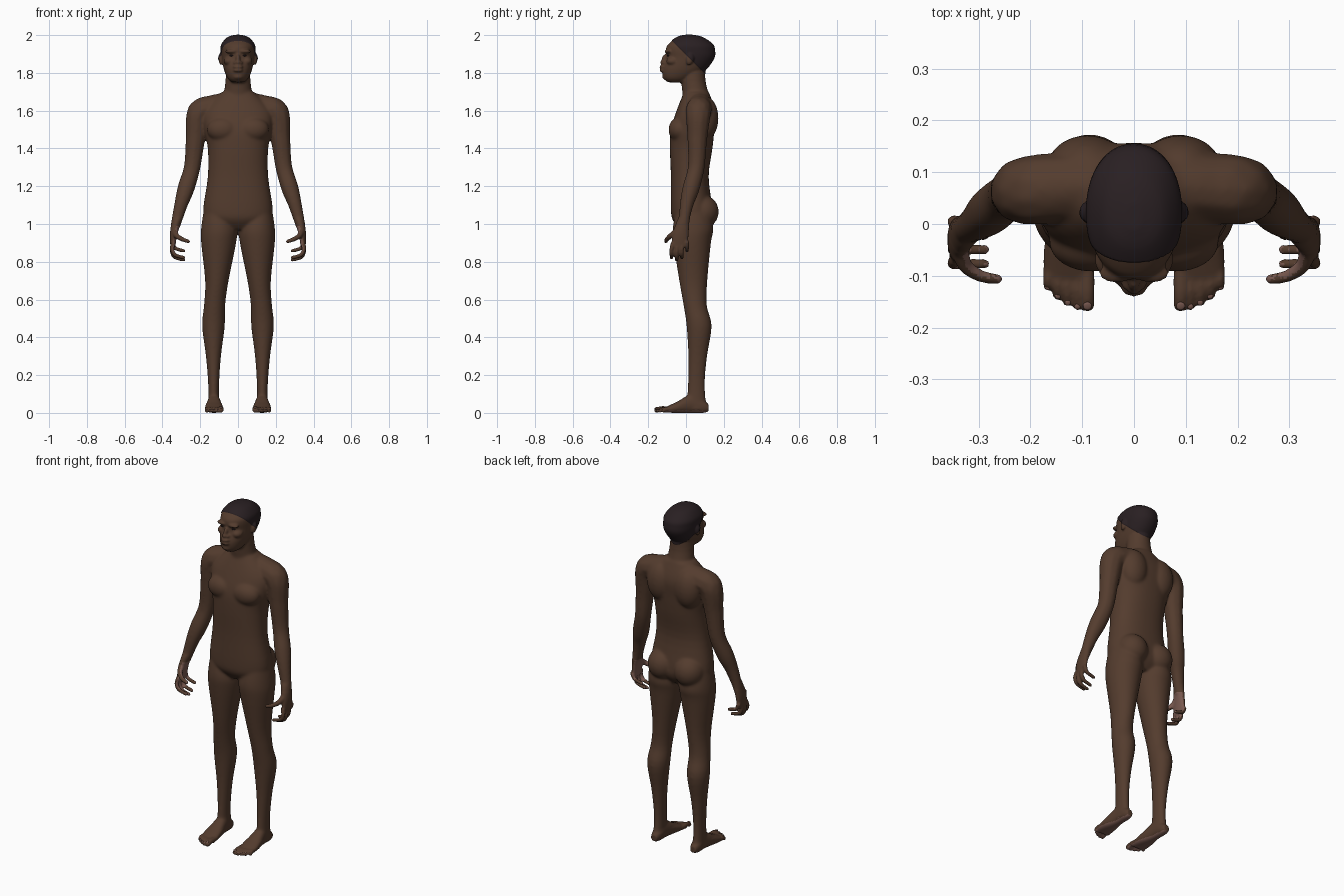
import bpy, bmesh, math
from mathutils import Matrix, Vector

if "Cube" in bpy.data.objects:
    bpy.data.objects.remove(bpy.data.objects["Cube"])


def material(name, red, green, blue):
    mat = bpy.data.materials.new(name)
    mat.use_nodes = True
    colour = (red, green, blue, 1)
    mat.diffuse_color = colour
    mat.node_tree.nodes["Principled BSDF"].inputs["Base Color"].default_value = colour
    return mat


skin = material("brown skin", .088, .045, .027)
hair = material("dark hair", .022, .014, .016)
palm = material("pale palm", .19, .1, .08)


def spline(points, steps):
    """Catmull-Rom interpolation of tuples of any length."""
    points = [Vector(point) for point in points]
    padded = [points[0], *points, points[-1]]
    result = []
    for before, start, end, after in zip(padded, padded[1:], padded[2:], padded[3:]):
        leave, arrive = (end - before) / 2, (after - start) / 2
        for step in range(steps):
            t = step / steps
            ease = t * t * (3 - 2 * t)
            result.append(start.lerp(end, ease) + leave * t * (1 - t) ** 2
                          - arrive * t * t * (1 - t))
    return result + [points[-1]]


def loft(bm, rings, side=1, power=2, along_y=False, segments=40):
    """Rings are (height, x min, x max, y min, y max); along_y swaps y and z."""
    loops = []
    for height, left, right, front, back in spline(rings, 4):
        loop = []
        for i in range(segments):
            angle = math.tau * i / segments
            cosine, sine = math.cos(angle), math.sin(angle)
            u = math.copysign(abs(cosine) ** (2 / power), cosine)
            v = math.copysign(abs(sine) ** (2 / power), sine)
            x = side * (left + right + (right - left) * u) / 2
            y = (front + back + (back - front) * v) / 2
            loop.append(bm.verts.new((x, height, y) if along_y else (x, y, height)))
        loops.append(loop)
    for lower, upper in zip(loops, loops[1:]):
        for i in range(segments):
            bm.faces.new((lower[i - 1], lower[i], upper[i], upper[i - 1]))
    bm.faces.new(loops[0])
    bm.faces.new(loops[-1])


def centred(rings):
    """Turn (height, half width, front, back) into full rings."""
    return [(height, -width, width, front, back) for height, width, front, back in rings]


def ball(bm, centre, size, side=1, tilt=0, detail=3):
    x, y, z = centre
    place = Matrix.Translation((side * x, y, z))
    turn = Matrix.Rotation(tilt, 4, 'X')
    scale = Matrix.Diagonal((*size, 1))
    bmesh.ops.create_icosphere(bm, subdivisions=detail, radius=1, matrix=place @ turn @ scale)


def chain(bm, points, side, steps=7):
    """Limb of closely spaced balls given as (x, y, z, radius)."""
    for x, y, z, radius in spline(points, steps):
        ball(bm, (x, y, z), (radius, radius, radius), side, detail=2)


def finish(bm, name, materials):
    bmesh.ops.recalc_face_normals(bm, faces=bm.faces)
    for face in bm.faces:
        face.smooth = True
    mesh = bpy.data.meshes.new(name)
    bm.to_mesh(mesh)
    bm.free()
    for mat in materials:
        mesh.materials.append(mat)
    part = bpy.data.objects.new(name, mesh)
    bpy.context.collection.objects.link(part)
    return part


def torso_and_neck(bm):
    loft(bm, centred([
        (.97, .09, -.03, .1), (1.02, .165, -.07, .135), (1.08, .184, -.08, .14),
        (1.25, .16, -.08, .12), (1.4, .16, -.085, .14), (1.5, .18, -.08, .15),
        (1.6, .18, -.05, .155), (1.7, .085, -.01, .12)]), power=2.3)
    loft(bm, centred([(1.62, .085, -.01, .14), (1.75, .067, -.025, .105),
                      (1.85, .06, -.03, .1)]))


def head(bm):
    loft(bm, centred([
        (1.75, .034, -.1, 0), (1.775, .057, -.12, .04), (1.82, .075, -.125, .105),
        (1.88, .086, -.105, .147), (1.92, .089, -.107, .15), (1.95, .085, -.096, .14),
        (1.985, .055, -.05, .09), (1.998, .014, -.01, .04)]), power=2.15)
    # Nose bridge, nose tip, lips and chin
    ball(bm, (0, -.112, 1.872), (.012, .018, .028), tilt=-.25)
    ball(bm, (0, -.122, 1.855), (.014, .015, .011))
    for height in (1.813, 1.832):
        ball(bm, (0, -.118, height), (.028, .023, .0095))
    ball(bm, (0, -.108, 1.78), (.028, .018, .015))
    # Brows, cheeks, nostrils and ears
    for side in (1, -1):
        ball(bm, (.034, -.094, 1.914), (.034, .02, .011), side)
        ball(bm, (.046, -.068, 1.862), (.03, .036, .024), side)
        ball(bm, (.013, -.115, 1.853), (.012, .013, .01), side)
        ball(bm, (.09, .02, 1.872), (.012, .019, .031), side, tilt=-.2)


def muscles(bm, side):
    # Chest, shoulder blade and buttock
    ball(bm, (.08, -.035, 1.5), (.085, .058, .066), side)
    ball(bm, (.09, .105, 1.56), (.08, .067, .115), side)
    ball(bm, (.086, .086, 1.065), (.086, .088, .09), side)


def arm(bm, side):
    chain(bm, [(.06, .075, 1.64, .058), (.14, .07, 1.615, .068), (.205, .065, 1.585, .068),
               (.225, .06, 1.45, .054), (.243, .054, 1.3, .046), (.275, .027, 1.19, .047),
               (.3, .005, 1.11, .038), (.329, -.014, 1, .028)], side, 10)


def hand(bm, side):
    loft(bm, [(.88, .332, .358, -.076, .012), (.95, .32, .36, -.07, .014),
              (1.03, .294, .35, -.045, .022)], side)
    # Four fingers curling inward
    for i in range(4):
        y = .025 * i - .07
        tip = .81 + .012 * (i - 1) ** 2
        chain(bm, [(.345, y, .895, .0125), (.349, y * 1.1, tip + .042, .0115),
                   (.333, y * 1.1, tip + .014, .011), (.288, y * 1.1, tip, .01)], side)
    # Thumb
    chain(bm, [(.336, -.04, .97, .018), (.327, -.078, .94, .015),
               (.297, -.1, .92, .0125), (.264, -.106, .908, .0105)], side)


def leg(bm, side):
    loft(bm, [(1.08, .04, .18, -.05, .12), (.98, .006, .195, -.07, .145),
              (.9, .01, .195, -.066, .132), (.7, .05, .174, -.036, .113),
              (.57, .068, .18, -.013, .11), (.46, .07, .19, .003, .136),
              (.3, .09, .17, .012, .112), (.15, .1, .158, .01, .1),
              (.02, .1, .158, 0, .11)], side)


# Toes from big to small as (x, tip y, radius)
toes = [(.09 + .019 * i, .0025 * i * i - .17, .01 if i else .0145) for i in range(5)]


def foot(bm, side):
    loft(bm, [(.12, .11, .146, .008, .045), (.09, .1, .156, 0, .07),
              (.03, .094, .16, 0, .1), (-.05, .08, .174, 0, .058),
              (-.12, .075, .174, .002, .026)], side, 2.3, along_y=True)
    for x, tip, radius in toes:
        chain(bm, [(x, -.085, .021, radius), (x, tip / 2 - .045, .022, radius),
                   (x, tip + radius, radius, radius)], side)


bm = bmesh.new()
torso_and_neck(bm)
head(bm)
for side in (1, -1):
    for build in (muscles, arm, hand, leg, foot):
        build(bm, side)
source = finish(bm, "body_source", [])

# Fuse the parts into one continuous skin
fuse = source.modifiers.new("fuse", 'REMESH')
fuse.mode = 'VOXEL'
fuse.voxel_size = .0052
graph = bpy.context.evaluated_depsgraph_get()
fused = bpy.data.meshes.new_from_object(source.evaluated_get(graph))
bpy.data.objects.remove(source)
bm = bmesh.new()
bm.from_mesh(fused)
bpy.data.meshes.remove(fused)


def in_hand(point):
    return abs(point.x) > .25 and point.z < .99


def is_broad(point):
    return .05 < point.z < 1.765 and not in_hand(point)


def soften(verts, rounds):
    for _ in range(rounds):
        bmesh.ops.smooth_vert(bm, verts=verts, factor=.5,
                              use_axis_x=True, use_axis_y=True, use_axis_z=True)


# Soften broad muscles strongly, but face, fingers and toes only slightly
soften(bm.verts[:], 2)
soften([vert for vert in bm.verts if is_broad(vert.co)], 12)

# Hairline cut, with the hair raised a little
hairline = 1.895
bmesh.ops.bisect_plane(bm, geom=bm.verts[:] + bm.edges[:] + bm.faces[:], dist=.00001,
                       plane_co=(0, 0, hairline), plane_no=(0, 1, 1))
bm.normal_update()
for face in bm.faces:
    centre, normal = face.calc_center_median(), face.normal
    inward = -normal.x * math.copysign(1, centre.x)
    if centre.y + centre.z > hairline:
        face.material_index = 1
    elif in_hand(centre) and inward > .35 or centre.z < .02 and normal.z < -.6:
        face.material_index = 2
for vert in bm.verts:
    if vert.co.y + vert.co.z > hairline + .001:
        vert.co += vert.normal * .004
finish(bm, "body", [skin, hair, palm])

# Eyes and toenails
eyes, nails = bmesh.new(), bmesh.new()
for side in (1, -1):
    ball(eyes, (.032, -.092, 1.892), (.014, .009, .005), side)
    for x, tip, radius in toes:
        ball(nails, (x, tip + radius * .8, radius * 1.9), (radius * .6, radius * .6, .0025),
             side, tilt=.3, detail=2)
finish(eyes, "eyes", [hair])
finish(nails, "toenails", [palm])
